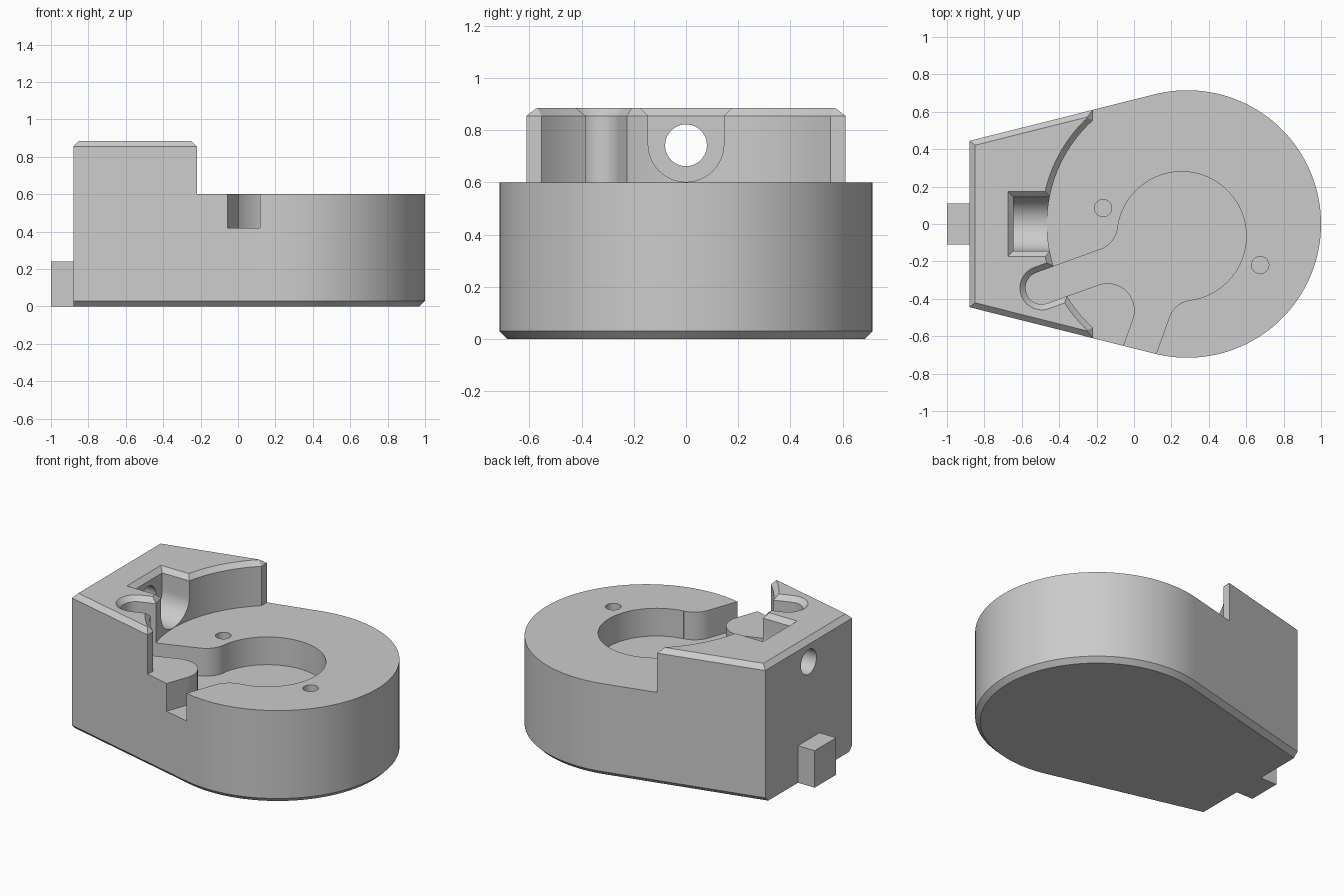
import bpy, bmesh, math
from math import sin, cos, radians, pi

if "Cube" in bpy.data.objects:
    bpy.data.objects.remove(bpy.data.objects["Cube"], do_unlink=True)

# Shared dimensions
CX, R = 0.285, 0.715            # round end of the housing
TANGENT = radians(104.1)        # where the round end meets the tapered sides
BACK, FRONT = -0.88, -0.22      # extent of the raised block
DECK, TOP, BEVEL = 0.6, 0.885, 0.03
FLOOR = 0.42                    # floor of the recess
SHOULDER = TOP - BEVEL

grey = bpy.data.materials.new("plain_grey")
grey.use_nodes = True
colour = (0.6, 0.6, 0.6, 1)
grey.diffuse_color = colour
grey.node_tree.nodes["Principled BSDF"].inputs["Base Color"].default_value = colour


def arc(cx, cy, r, a0, a1, n=24):
    """Points on an arc, angles in degrees."""
    steps = [radians(a0 + (a1 - a0) * i / n) for i in range(n + 1)]
    return [(cx + r * cos(a), cy + r * sin(a)) for a in steps]


def at_z(points, z):
    return [(x, y, z) for x, y in points]


def at_x(points, x):
    return [(x, y, z) for y, z in points]


def loft(name, rings):
    """Closed solid through rings with equal point counts."""
    bm = bmesh.new()
    loops = [[bm.verts.new(p) for p in ring] for ring in rings]
    for a, b in zip(loops, loops[1:]):
        for i in range(len(a)):
            j = (i + 1) % len(a)
            bm.faces.new((a[i], a[j], b[j], b[i]))
    bm.faces.new(loops[0][::-1])
    bm.faces.new(loops[-1])
    bmesh.ops.recalc_face_normals(bm, faces=bm.faces)
    mesh = bpy.data.meshes.new(name)
    bm.to_mesh(mesh)
    bm.free()
    obj = bpy.data.objects.new(name, mesh)
    bpy.context.scene.collection.objects.link(obj)
    return obj


def carve(obj, cutters):
    """Subtract the cutters, bake the result and discard them."""
    for cutter in cutters:
        cutter.hide_render = True
        mod = obj.modifiers.new("cut", 'BOOLEAN')
        mod.operation, mod.solver, mod.object = 'DIFFERENCE', 'EXACT', cutter
    bpy.context.view_layer.update()
    graph = bpy.context.evaluated_depsgraph_get()
    mesh = bpy.data.meshes.new_from_object(obj.evaluated_get(graph))
    obj.modifiers.clear()
    obj.data = mesh
    for cutter in cutters:
        bpy.data.objects.remove(cutter, do_unlink=True)


def finish(obj):
    obj.data.materials.clear()
    obj.data.materials.append(grey)
    bpy.ops.object.select_all(action='DESELECT')
    obj.select_set(True)
    bpy.context.view_layer.objects.active = obj
    bpy.ops.object.shade_smooth_by_angle(angle=radians(30))


def side_y(x, inset):
    """Half width of the tapered sides at x, moved inward by inset."""
    return (R - inset - cos(TANGENT) * (x - CX)) / sin(TANGENT)


def housing_outline(inset):
    y = side_y(BACK, inset)
    a = math.degrees(TANGENT)
    return [(BACK, -y)] + arc(CX, 0, R - inset, -a, a, 96) + [(BACK, y)]


def block_outline(inset):
    x0, x1 = BACK + inset, FRONT - inset
    y0, y1 = side_y(x0, inset), side_y(x1, inset)
    return [(x0, -y0), (x1, -y1), (x1, y1), (x0, y0)]


def capsule(r):
    """Inclined slot, round at its back end."""
    ends = arc(-0.493, -0.342, r, 110, 290)
    dx, dy = 0.5 * cos(radians(20)), 0.5 * sin(radians(20))
    return ends + [(ends[-1][0] + dx, ends[-1][1] + dy),
                   (ends[0][0] + dx, ends[0][1] + dy)]


# Housing with chamfered base, keyhole recess and two pin holes
housing = loft("housing", [at_z(housing_outline(BEVEL), 0),
                           at_z(housing_outline(0), BEVEL),
                           at_z(housing_outline(0), DECK)])
recess_outline = (arc(0.255, -0.065, 0.345, -82.3, 172.8, 64)
                  + arc(-0.226, -0.004, 0.14, -7.2, -70)
                  + arc(-0.493, -0.342, 0.087, 110, 290)
                  + arc(-0.1415, -0.462, 0.145, 110, -20)
                  + [(-0.175, -0.98), (0.019, -0.97)]
                  + arc(0.32, -0.546, 0.14, 160, 97.7))
cutters = [loft("recess_cutter", [at_z(recess_outline, FLOOR), at_z(recess_outline, 0.7)])]
for x, y in ((-0.165, 0.085), (0.675, -0.22)):
    pin = arc(x, y, 0.046, 0, 360 * 31 / 32, 31)
    cutters.append(loft("pin_cutter", [at_z(pin, FLOOR), at_z(pin, 0.7)]))
carve(housing, cutters)
finish(housing)

# Raised block with a hollow front, a slot, a round-bottomed pocket and a bore
block = loft("raised_block", [at_z(block_outline(0), DECK),
                              at_z(block_outline(0), SHOULDER),
                              at_z(block_outline(BEVEL), TOP)])


def flared(name, shape, size):
    """Cutter that widens over the bevel height and beyond."""
    return loft(name, [at_z(shape(size), 0.5), at_z(shape(size), SHOULDER),
                       at_z(shape(size + 2 * BEVEL), SHOULDER + 2 * BEVEL)])


def disc(r):
    return arc(CX, 0, r, 0, 360 * 127 / 128, 127)


def pocket_mouth(h):
    x = -0.5 - h
    return [(x, -h), (-0.4, -h), (-0.4, h), (x, h)]


POCKET = 0.145
u_shape = arc(0, DECK + POCKET + 0.002, POCKET, 180, 360, 32) + [(POCKET, 1), (-POCKET, 1)]
bore = arc(0, 0.742, 0.08, 0, 360 * 47 / 48, 47)
carve(block, [
    flared("hollow_cutter", disc, 0.75),
    flared("slot_cutter", capsule, 0.087),
    loft("pocket_cutter", [at_x(u_shape, -0.5 - POCKET), at_x(u_shape, -0.4)]),
    loft("mouth_cutter", [at_z(pocket_mouth(POCKET), SHOULDER),
                          at_z(pocket_mouth(POCKET + 2 * BEVEL), SHOULDER + 2 * BEVEL)]),
    loft("bore_cutter", [at_x(bore, -1), at_x(bore, -0.55)]),
])
finish(block)

# Locating tab on the back
tab_outline = [(-1, -0.11), (BACK, -0.11), (BACK, 0.11), (-1, 0.11)]
finish(loft("back_tab", [at_z(tab_outline, 0), at_z(tab_outline, 0.24)]))
